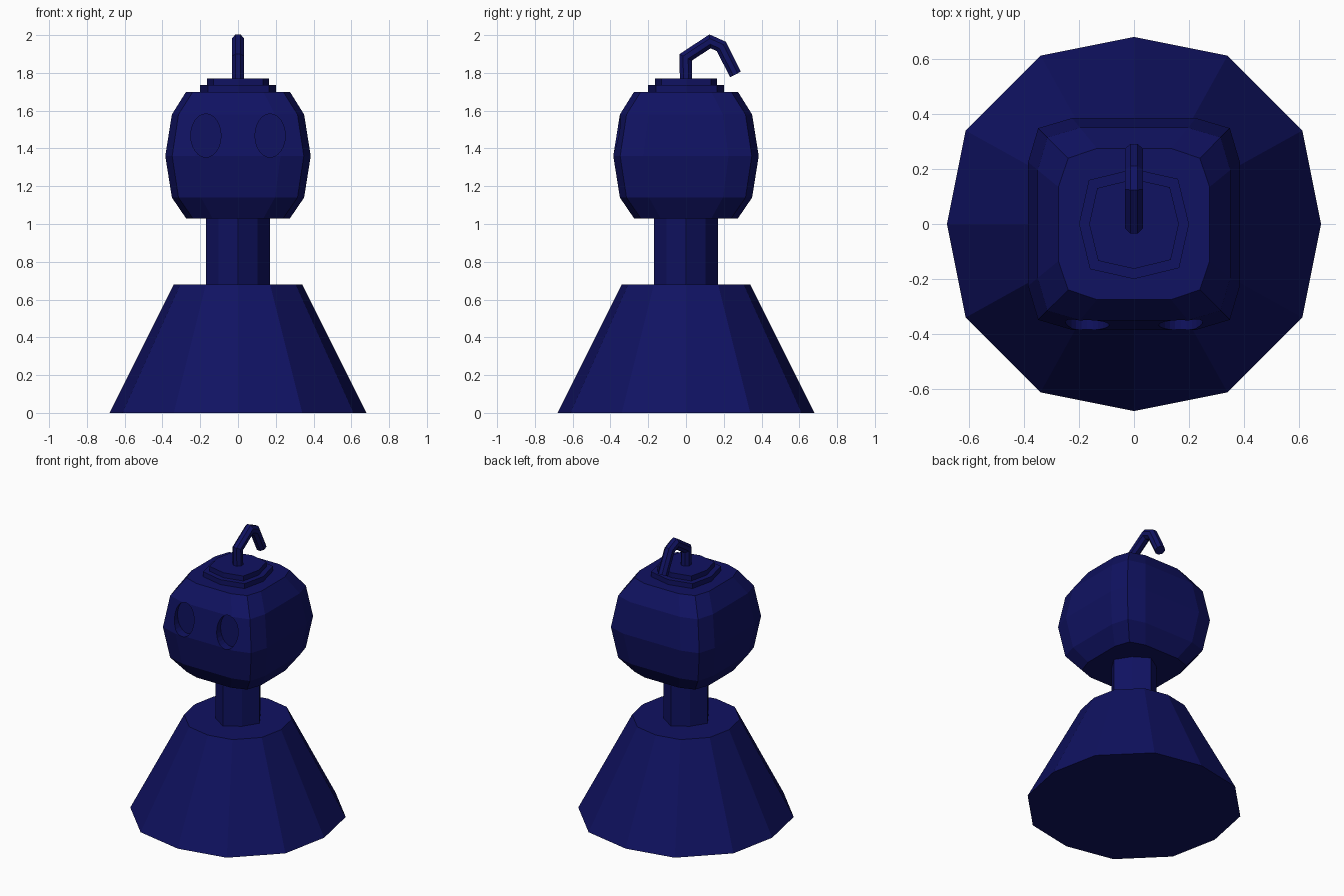
import bpy, bmesh, math
from mathutils import Vector

if "Cube" in bpy.data.objects:
    bpy.data.objects.remove(bpy.data.objects["Cube"])

mat = bpy.data.materials.new("dark_blue")
mat.diffuse_color = (0.005, 0.006, 0.12, 1)
mat.use_nodes = True
mat.node_tree.nodes["Principled BSDF"].inputs["Base Color"].default_value = mat.diffuse_color


def loft(name, rings):
    """Skin a stack of equal-length point rings and cap both ends."""
    bm = bmesh.new()
    loops = [[bm.verts.new(p) for p in ring] for ring in rings]
    n = len(loops[0])
    for a, b in zip(loops, loops[1:]):
        for i in range(n):
            j = (i + 1) % n
            bm.faces.new((a[i], a[j], b[j], b[i]))
    bm.faces.new(loops[0][::-1])
    bm.faces.new(loops[-1])
    bmesh.ops.recalc_face_normals(bm, faces=bm.faces)
    me = bpy.data.meshes.new(name)
    bm.to_mesh(me)
    bm.free()
    me.materials.append(mat)
    ob = bpy.data.objects.new(name, me)
    bpy.context.collection.objects.link(ob)
    return ob


def four_fold(quarter, r, z):
    """Repeat a quarter outline (unit size) around z."""
    pts = []
    for k in range(4):
        c, s = ((1, 0), (0, 1), (-1, 0), (0, -1))[k]
        pts += [(r * (c * x - s * y), r * (s * x + c * y), z) for x, y in quarter]
    return pts


# Flared twelve-sided body
skirt = [(1, 0), (0.9, 0.5), (0.5, 0.9)]
loft("body", [four_fold(skirt, 0.68, 0), four_fold(skirt, 0.34, 0.68)])

# Eight-sided neck
post = [(1, 0), (0.61, 0.61)]
loft("neck", [four_fold(post, 0.17, 0.66), four_fold(post, 0.17, 1.05)])

# Rounded-cube head: size, corner position and flat half-width at each level
levels = [(1.03, 0.275, 0.87, 0.49), (1.14, 0.35, 0.9, 0.56), (1.36, 0.385, 0.905, 0.585),
          (1.58, 0.35, 0.9, 0.56), (1.70, 0.275, 0.87, 0.49)]
head = loft("head", [four_fold([(1, -f), (1, f), (c, c)], r, z) for z, r, c, f in levels])

# Recessed oval eye sockets
for side in (-1, 1):
    rings = [[(side * 0.17 + 0.08 * math.cos(t), y, 1.468 + 0.115 * math.sin(t))
              for t in (math.tau * i / 24 for i in range(24))] for y in (-0.5, -0.325)]
    cutter = loft("eye_cutter", rings)
    cutter.hide_render = True
    cutter.hide_set(True)
    mod = head.modifiers.new("eye_socket", "BOOLEAN")
    mod.operation = "DIFFERENCE"
    mod.solver = "EXACT"
    mod.object = cutter

# Two stacked plates on the crown
plate = [(1, 0), (0.8, 0.82)]
for name, r, z0, z1 in (("lower_plate", 0.2, 1.69, 1.735), ("upper_plate", 0.163, 1.73, 1.77)):
    loft(name, [four_fold(plate, r, z0), four_fold(plate, r, z1)])

# Bent hook: mitred eight-sided tube along a path in the yz plane
path = [Vector(p) for p in ((0, 1.75), (-0.002, 1.882), (0.127, 1.967), (0.187, 1.94), (0.262, 1.792))]
rings = []
for i, p in enumerate(path):
    d0 = (p - path[max(i - 1, 0)]).normalized() if i else (path[1] - p).normalized()
    d1 = (path[i + 1] - p).normalized() if i < len(path) - 1 else d0
    t = (d0 + d1).normalized()
    side = Vector((-t.y, t.x)) / t.dot(d0)
    ring = []
    for k in range(8):
        a = math.tau * (k + 0.5) / 8
        q = p + side * (0.035 * math.sin(a))
        ring.append((0.035 * math.cos(a), q.x, q.y))
    rings.append(ring)
loft("hook", rings)
